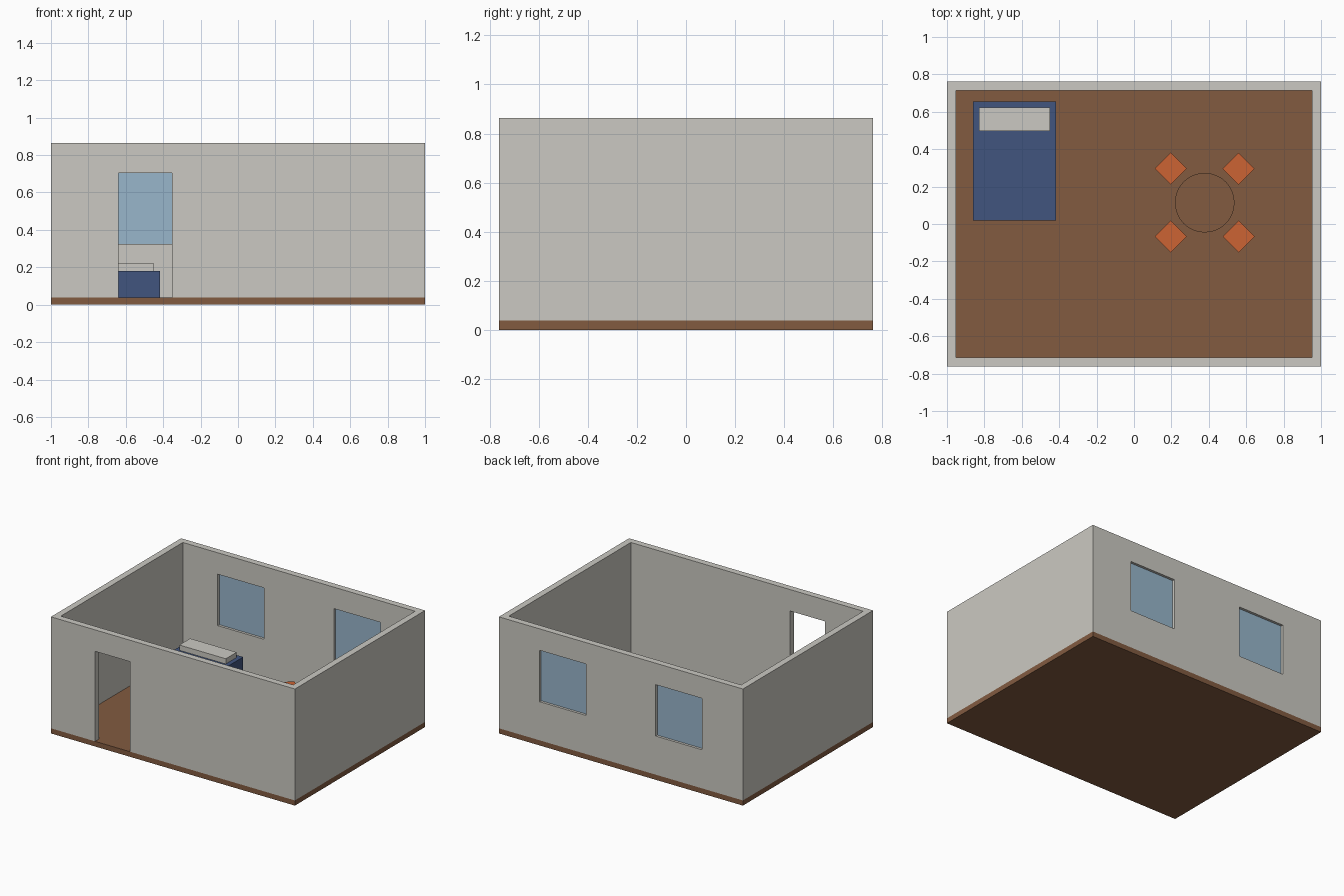
import bpy, bmesh, math
from mathutils import Matrix, Vector

if "Cube" in bpy.data.objects:
    bpy.data.objects.remove(bpy.data.objects["Cube"])


def material(name, hex_code):
    # sRGB hex to linear diffuse colour
    lin = []
    for i in (0, 2, 4):
        c = int(hex_code[i:i + 2], 16) / 255
        lin.append(c / 12.92 if c <= 0.04045 else ((c + 0.055) / 1.055) ** 2.4)
    m = bpy.data.materials.new(name)
    m.diffuse_color = (*lin, 1)
    m.use_nodes = True
    m.node_tree.nodes["Principled BSDF"].inputs["Base Color"].default_value = m.diffuse_color
    return m


PLASTER = material("plaster", "CBC9C2")
WOOD = material("wood", "825B40")
BLUE = material("blue_fabric", "41557F")
ORANGE = material("orange", "CC6333")
GLASS = material("glass", "98B6CB")


def finish(name, bm, mat):
    me = bpy.data.meshes.new(name)
    bm.to_mesh(me)
    bm.free()
    me.materials.append(mat)
    ob = bpy.data.objects.new(name, me)
    bpy.context.collection.objects.link(ob)
    return ob


def box(name, x, y, z, mat, turn=0):
    # x, y, z are (min, max) pairs
    bm = bmesh.new()
    size = [p[1] - p[0] for p in (x, y, z)]
    mid = Vector([(p[0] + p[1]) / 2 for p in (x, y, z)])
    bmesh.ops.create_cube(bm, size=1, matrix=Matrix.Translation(mid)
                          @ Matrix.Rotation(turn, 4, 'Z') @ Matrix.Diagonal((*size, 1)))
    return finish(name, bm, mat)


def cylinder(name, x, y, r, z0, z1, mat):
    bm = bmesh.new()
    bmesh.ops.create_cone(bm, cap_ends=True, segments=48, radius1=r, radius2=r, depth=z1 - z0,
                          matrix=Matrix.Translation((x, y, (z0 + z1) / 2)))
    ob = finish(name, bm, mat)
    bpy.context.view_layer.objects.active = ob
    ob.select_set(True)
    bpy.ops.object.shade_smooth_by_angle(angle=math.radians(40))
    ob.select_set(False)


X, Y, T = 1.0, 0.762, 0.0476       # outer half sizes and wall thickness
FLOOR, TOP = 0.038, 0.864
SILL, HEAD = 0.324, 0.705

# Floor slab
box("floor", (-X, X), (-Y, Y), (0, FLOOR), WOOD)

# Walls: one block with the room, door and windows cut out
walls = box("walls", (-X, X), (-Y, Y), (FLOOR, TOP), PLASTER)
cutters = [
    box("room_cutter", (-X + T, X - T), (-Y + T, Y - T), (-0.1, 1), PLASTER),
    box("door_cutter", (-0.638, -0.352), (-Y - 0.1, -Y + 0.1), (-0.1, HEAD), PLASTER),
]
for side in (-1, 1):
    cx = side * 0.476
    wx = (cx - 0.1905, cx + 0.1905)
    cutters.append(box("window_cutter", wx, (Y - 0.1, Y + 0.1), (SILL, HEAD), PLASTER))
    yc = Y - T / 2
    box("window_pane", wx, (yc - 0.005, yc + 0.005), (SILL, HEAD), GLASS)
for c in cutters:
    mod = walls.modifiers.new("cut", 'BOOLEAN')
    mod.operation = 'DIFFERENCE'
    mod.solver = 'EXACT'
    mod.object = c
    c.hide_render = True
bpy.context.view_layer.update()
cut = bpy.data.meshes.new_from_object(walls.evaluated_get(bpy.context.evaluated_depsgraph_get()))
walls.modifiers.clear()
walls.data = cut
for c in cutters:
    bpy.data.objects.remove(c)

# Bed and pillow
box("bed", (-0.86, -0.416), (0.02, 0.655), (FLOOR, 0.181), BLUE)
box("pillow", (-0.829, -0.448), (0.497, 0.624), (0.181, 0.22), PLASTER)

# Round table on a pedestal
tx, ty = 0.378, 0.114
cylinder("table_top", tx, ty, 0.159, 0.261, 0.276, WOOD)
cylinder("table_leg", tx, ty, 0.022, FLOOR, 0.261, WOOD)

# Four stools turned towards the table
for sx in (-1, 1):
    for sy in (-1, 1):
        x, y, h = tx + sx * 0.1815, ty + sy * 0.1815, 0.0605
        box("stool", (x - h, x + h), (y - h, y + h), (FLOOR, 0.27), ORANGE, math.pi / 4)
